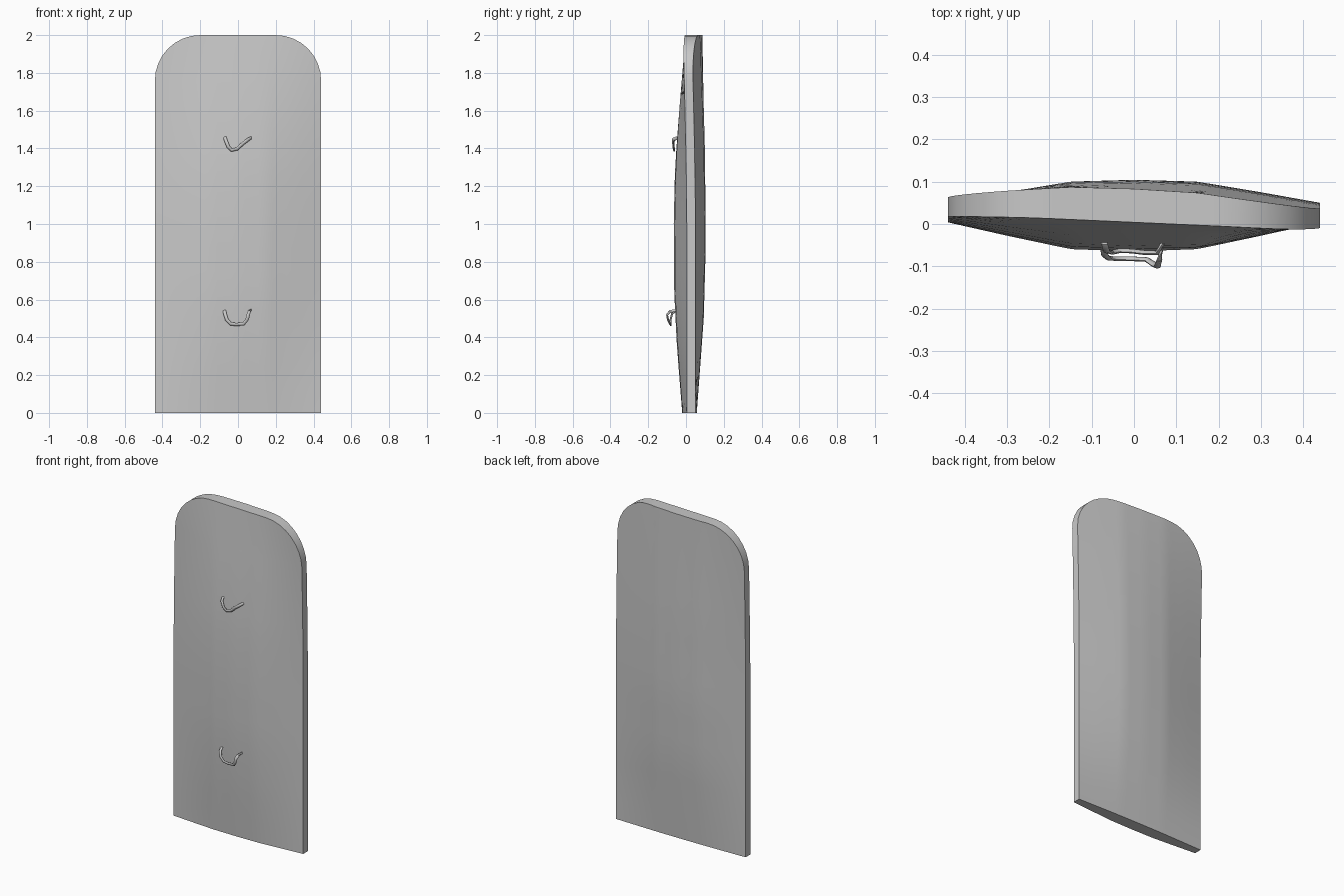
import bpy, bmesh, math
from mathutils import Vector

cube = bpy.data.objects.get("Cube")
if cube:
    bpy.data.objects.remove(cube, do_unlink=True)

grey = bpy.data.materials.new("light grey")
grey.use_nodes = True
colour = (0.58, 0.58, 0.58, 1)
grey.diffuse_color = colour
grey.node_tree.nodes["Principled BSDF"].inputs["Base Color"].default_value = colour


def smooth(obj, angle):
    bpy.ops.object.select_all(action='DESELECT')
    obj.select_set(True)
    bpy.context.view_layer.objects.active = obj
    bpy.ops.object.shade_smooth_by_angle(angle=math.radians(angle))


def add_object(name, bm):
    bmesh.ops.recalc_face_normals(bm, faces=bm.faces[:])
    mesh = bpy.data.meshes.new(name)
    bm.to_mesh(mesh)
    bm.free()
    mesh.materials.append(grey)
    obj = bpy.data.objects.new(name, mesh)
    bpy.context.collection.objects.link(obj)
    return obj


def interp(table, t):
    for (a, va), (b, vb) in zip(table, table[1:]):
        if t <= b:
            return va + (vb - va) * (t - a) / (b - a)
    return table[-1][1]


# Board: bulged front and back, rounded upper corners
HALF, CORNER = 0.44, 0.24
FRONT = [(0, -0.02), (0.35, -0.048), (0.65, -0.063), (1, -0.065), (1.3, -0.058),
         (1.6, -0.036), (2, 0.004)]
BACK = [(0, 0.057), (0.5, 0.094), (0.9, 0.105), (1.4, 0.1), (2, 0.083)]
BULGE = [(0, 1), (0.15, 0.92), (0.3, 0.46), (0.44, 0)]


def half_width(z):
    t = max(0, (z - 2 + CORNER) / CORNER)
    return HALF - CORNER * (1 - math.sqrt(max(0, 1 - t ** 2)))


def surface(x, z, profile, edge):
    twist = -0.045 * x * max(0, (z - 1) / 1) ** 1.5
    return edge + (interp(profile, z) - edge) * interp(BULGE, abs(x)) + twist


levels = [1.76 * i / 14 for i in range(15)]
levels += [2 - CORNER + CORNER * math.sin(math.pi / 2 * i / 8) for i in range(1, 9)]
COLS = 24
bm = bmesh.new()
sides = []
for profile, edge in ((FRONT, 0.004), (BACK, 0.05)):
    grid = []
    for z in levels:
        xs = [half_width(z) * (2 * c / COLS - 1) for c in range(COLS + 1)]
        grid.append([bm.verts.new((x, surface(x, z, profile, edge), z)) for x in xs])
    for low, high in zip(grid, grid[1:]):
        for c in range(COLS):
            bm.faces.new((low[c], low[c + 1], high[c + 1], high[c]))
    sides.append(grid[0] + [r[-1] for r in grid[1:]] + grid[-1][-2::-1]
                 + [r[0] for r in grid[-2:0:-1]])
front_rim, back_rim = sides
for i in range(len(front_rim)):
    j = (i + 1) % len(front_rim)
    bm.faces.new((front_rim[i], front_rim[j], back_rim[j], back_rim[i]))
smooth(add_object("board", bm), 35)


# Handles: slim tubes swept along a bent path
def handle(name, path, radius=0.009, sides=8):
    pts = [Vector(p) for p in path]
    bm = bmesh.new()
    rings = []
    for i, p in enumerate(pts):
        along = (pts[min(i + 1, len(pts) - 1)] - pts[max(i - 1, 0)]).normalized()
        u = along.cross(Vector((0, 1, 0.3))).normalized()
        v = along.cross(u)
        angles = [2 * math.pi * k / sides for k in range(sides)]
        rings.append([bm.verts.new(p + u * radius * math.cos(a) + v * radius * 0.6 * math.sin(a))
                      for a in angles])
    for a, b in zip(rings, rings[1:]):
        for k in range(sides):
            bm.faces.new((a[k], a[(k + 1) % sides], b[(k + 1) % sides], b[k]))
    bm.faces.new(rings[0])
    bm.faces.new(rings[-1])
    smooth(add_object(name, bm), 50)


handle("upper_handle", [(-0.07, -0.045, 1.458), (-0.065, -0.064, 1.443), (-0.052, -0.067, 1.41),
                        (-0.034, -0.063, 1.391), (-0.005, -0.064, 1.398), (0.028, -0.068, 1.428),
                        (0.055, -0.068, 1.448), (0.068, -0.045, 1.456)])
handle("lower_handle", [(-0.072, -0.055, 0.54), (-0.069, -0.074, 0.525), (-0.06, -0.081, 0.495),
                        (-0.04, -0.082, 0.472), (-0.01, -0.082, 0.468), (0.03, -0.084, 0.471),
                        (0.048, -0.096, 0.495), (0.055, -0.1, 0.52),
                        (0.06, -0.085, 0.537), (0.065, -0.055, 0.542)])
